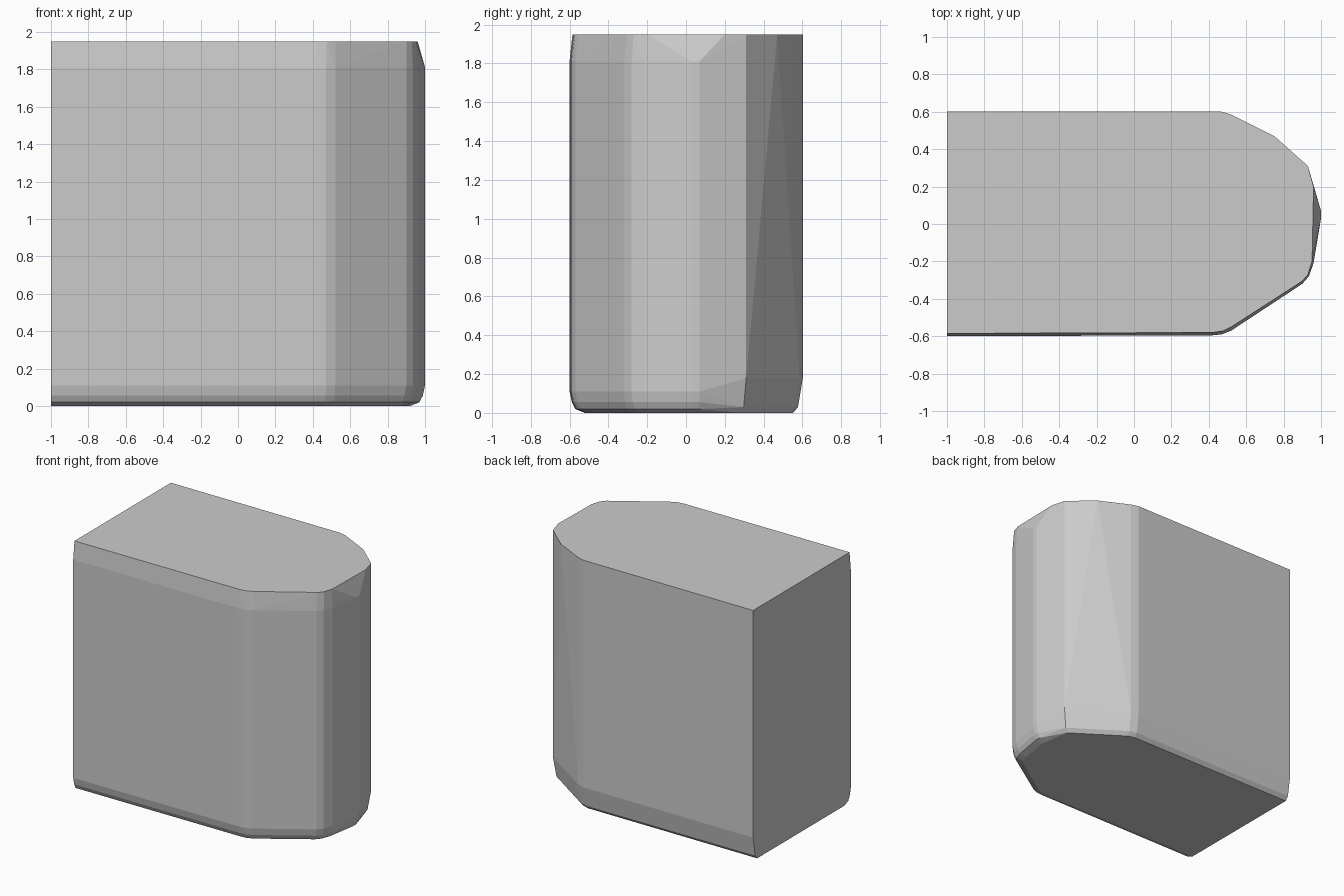
import bpy, bmesh, math

if "Cube" in bpy.data.objects:
    bpy.data.objects.remove(bpy.data.objects["Cube"])

# Front half outline, from the flat left end round to the nose
front = [(-1, -0.60), (0.42, -0.595), (0.47, -0.59), (0.52, -0.57), (0.90, -0.32),
         (0.935, -0.28), (0.96, -0.21), (1.0, 0.03), (1.0, 0.07)]
# Back half outline, with one facet fewer than the rim
back = [(0.93, 0.31), (0.52, 0.585), (0.46, 0.602), (-1, 0.602)]
# Open top rim
rim = [(-1, -0.585), (0.42, -0.58), (0.475, -0.572), (0.52, -0.55), (0.90, -0.305),
       (0.93, -0.27), (0.952, -0.20), (0.96, 0.2), (0.93, 0.31), (0.75, 0.47),
       (0.52, 0.585), (0.46, 0.602), (-1, 0.602)]


def ring(points, z, inset=0.0):
    """Inset an outline toward the middle, keeping the left end flat."""
    out = []
    for x, y in points:
        nx = x if x < -0.9 else x - inset * max(0.0, (x - 0.40) / 0.6)
        out.append((nx, y * (1 - inset / 0.6), z))
    return out


# Rounded body as the hull of stacked rings
coords = ring(rim, 1.95)
coords += ring(front, 1.81)
for z, inset in ((0.11, 0.0), (0.055, 0.012), (0.02, 0.03), (0.0, 0.08)):
    coords += ring(front, z, inset)
for z, inset in ((0.18, 0.0), (0.03, 0.025), (0.0, 0.05)):
    coords += ring(back, z, inset)

bm = bmesh.new()
for c in coords:
    bm.verts.new(c)
hull = bmesh.ops.convex_hull(bm, input=bm.verts[:])
loose = [v for v in bm.verts if not v.link_faces]
bmesh.ops.delete(bm, geom=loose, context='VERTS')
bmesh.ops.dissolve_limit(bm, angle_limit=math.radians(0.5),
                         verts=bm.verts[:], edges=bm.edges[:])
bmesh.ops.recalc_face_normals(bm, faces=bm.faces[:])

mesh = bpy.data.meshes.new("rounded_block")
bm.to_mesh(mesh)
bm.free()
body = bpy.data.objects.new("rounded_block", mesh)
bpy.context.collection.objects.link(body)
